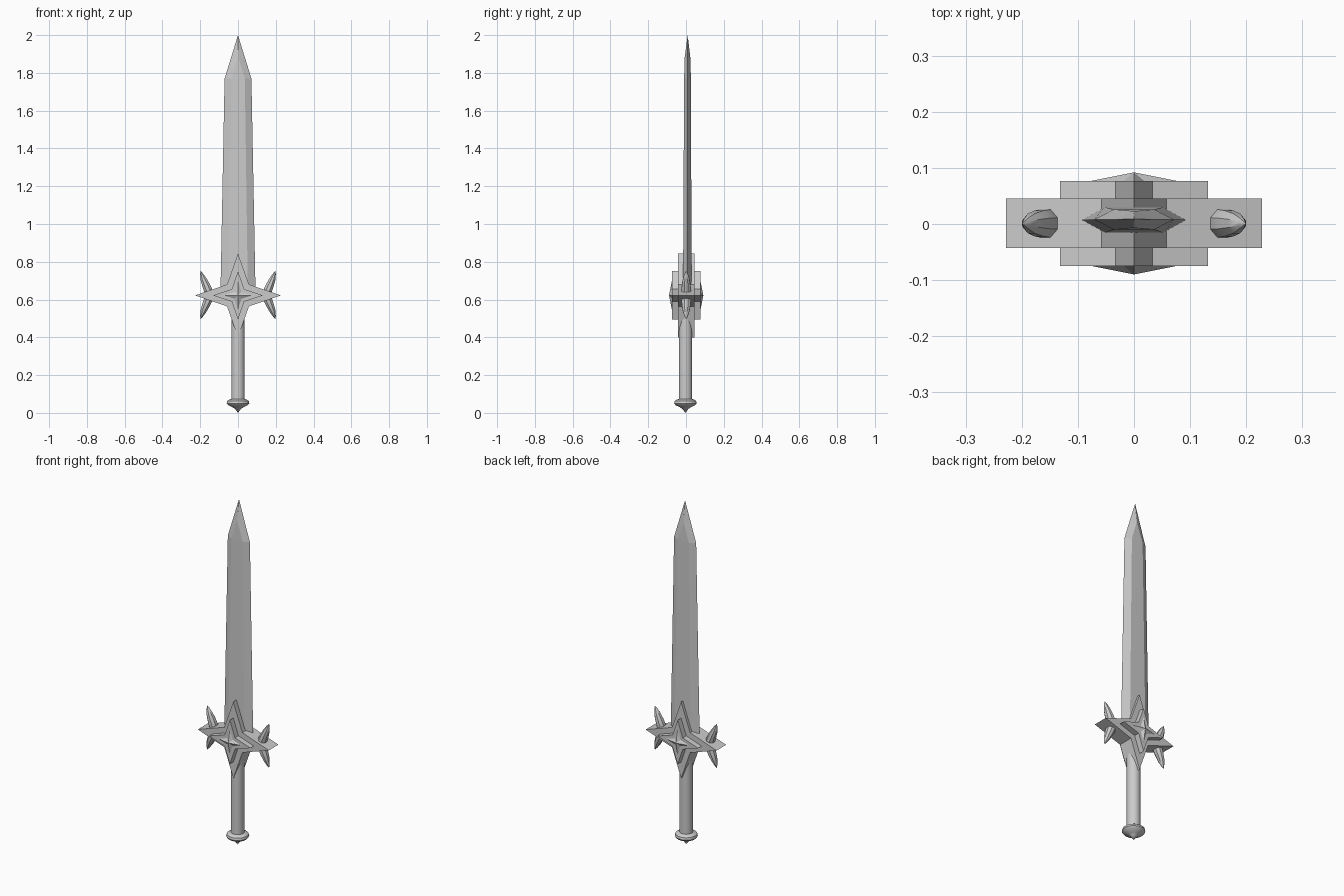
import bpy, bmesh, math

if "Cube" in bpy.data.objects:
    bpy.data.objects.remove(bpy.data.objects["Cube"])

SMOOTH = math.radians(40)


def make(name, rings, smooth=False, cap=True):
    """Skin a list of equal-length point rings; a single-point ring makes a tip."""
    bm = bmesh.new()
    vs = [[bm.verts.new(p) for p in r] for r in rings]
    for a, b in zip(vs, vs[1:]):
        n = max(len(a), len(b))
        for i in range(n):
            j = (i + 1) % n
            if len(a) == 1:
                bm.faces.new((a[0], b[j], b[i]))
            elif len(b) == 1:
                bm.faces.new((a[i], a[j], b[0]))
            else:
                bm.faces.new((a[i], a[j], b[j], b[i]))
    if cap:
        for r in (vs[0], vs[-1]):
            if len(r) > 2:
                bm.faces.new(r)
    bmesh.ops.recalc_face_normals(bm, faces=bm.faces)
    me = bpy.data.meshes.new(name)
    bm.to_mesh(me)
    bm.free()
    ob = bpy.data.objects.new(name, me)
    bpy.context.collection.objects.link(ob)
    if smooth:
        bpy.ops.object.select_all(action='DESELECT')
        ob.select_set(True)
        bpy.context.view_layer.objects.active = ob
        bpy.ops.object.shade_smooth_by_angle(angle=SMOOTH)
    return ob


def circle(cx, cy, z, r, n, ry=None, tilt=0.0):
    """Horizontal ring, optionally elliptical and tilted about y."""
    if r == 0:
        return [(cx, cy, z)]
    ry = ry or r
    pts = []
    for i in range(n):
        a = 2 * math.pi * (i + 0.5) / n
        u = r * math.cos(a)
        pts.append((cx + u * math.cos(tilt), cy + ry * math.sin(a), z - u * math.sin(tilt)))
    return pts


def star(y, tip_x, tip_z, notch, cz=0.622):
    """Four-pointed star outline in the xz plane."""
    n = notch
    return [(x, y, cz + z) for x, z in
            ((tip_x, 0), (n, n), (0, tip_z), (-n, n),
             (-tip_x, 0), (-n, -n), (0, -tip_z), (n, -n))]


def blade_ring(z, edge, flat, y0, y1):
    """Six-sided blade section with bevelled cutting edges."""
    m = (y0 + y1) / 2
    return [(-edge, m, z), (-flat, y0, z), (flat, y0, z),
            (edge, m, z), (flat, y1, z), (-flat, y1, z)]


# Blade
make("blade", [
    blade_ring(0.58, 0.094, 0.053, -0.016, 0.030),
    blade_ring(1.77, 0.071, 0.036, -0.010, 0.026),
    blade_ring(1.88, 0.037, 0.002, -0.007, 0.023),
    [(0, 0.009, 2.0)],
])

# Guard: broad star, raised star, faceted centre stars
make("guard_outer_star", [star(y, 0.228, 0.222, 0.058) for y in (-0.043, 0.045)])
make("guard_middle_star", [star(y, 0.132, 0.128, 0.033) for y in (-0.075, 0.077)])
make("guard_centre_star", [
    [(0, -0.090, 0.622)],
    star(-0.074, 0.08, 0.08, 0.019),
    star(0.076, 0.08, 0.08, 0.019),
    [(0, 0.092, 0.622)],
])

# Curved horns on each side of the guard
half = [(0.199, 0.128, 0), (0.193, 0.112, 0.009), (0.183, 0.085, 0.019),
        (0.169, 0.052, 0.025), (0.158, 0.025, 0.027)]
path = half + [(0.154, 0.0, 0.027)] + [(x, -z, r) for x, z, r in reversed(half)]
for side, label in ((-1, "left"), (1, "right")):
    rings = []
    for x, z, r in path:
        tilt = side * math.copysign(0.35, z) if z else 0
        rings.append(circle(side * x, 0.001, 0.624 + z, r * 0.9, 8, r, tilt))
    make("guard_horn_" + label, rings, smooth=True)

# Grip and pommel
make("grip", [circle(0, -0.003, z, 0.036, 16) for z in (0.05, 0.60)], smooth=True)
pommel = [(0, 0.0), (0.016, 0.018), (0.030, 0.027), (0.052, 0.037), (0.061, 0.048),
          (0.058, 0.060), (0.047, 0.067), (0.034, 0.071)]
make("pommel", [circle(0, -0.003, z + 0.003 * (z > 0), r, 16) for r, z in pommel], smooth=True)
